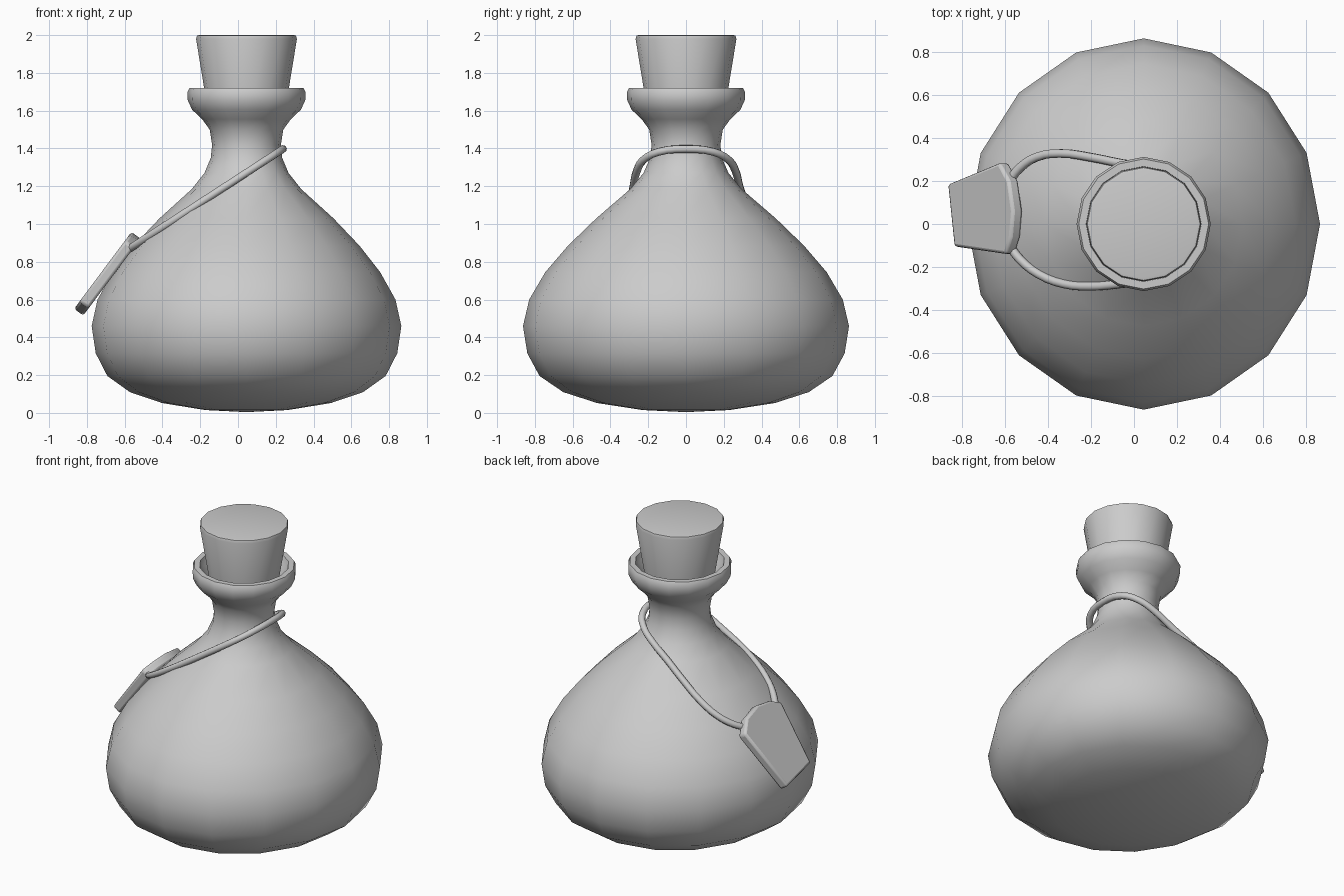
import bpy, bmesh, math
from mathutils import Vector

if "Cube" in bpy.data.objects:
    bpy.data.objects.remove(bpy.data.objects["Cube"])

AXIS_X = 0.045
SIDES = 16


def finish(bm, name, angle=60):
    bmesh.ops.recalc_face_normals(bm, faces=bm.faces)
    me = bpy.data.meshes.new(name)
    bm.to_mesh(me)
    bm.free()
    ob = bpy.data.objects.new(name, me)
    bpy.context.collection.objects.link(ob)
    bpy.ops.object.select_all(action='DESELECT')
    bpy.context.view_layer.objects.active = ob
    ob.select_set(True)
    bpy.ops.object.shade_smooth_by_angle(angle=math.radians(angle))
    return ob


def lathe(name, profile, squash=0.0, angle=60):
    """Revolve (radius, z) points; squash narrows the lower part along x."""
    bm = bmesh.new()
    rings = []
    for r, z in profile:
        sx = 1 - squash * max(0, min(1, (1.4 - z) / 0.6))
        if r == 0:
            rings.append([bm.verts.new((AXIS_X, 0, z))] * SIDES)
            continue
        rings.append([bm.verts.new((AXIS_X + r * sx * math.cos(a), r * math.sin(a), z))
                      for a in (2 * math.pi * i / SIDES for i in range(SIDES))])
    for a, b in zip(rings, rings[1:]):
        for i in range(SIDES):
            j = (i + 1) % SIDES
            bm.faces.new(list(dict.fromkeys((a[i], a[j], b[j], b[i]))))
    return finish(bm, name, angle)


# Flask: outer wall, rolled lip, then inner wall
outer = [(0, 0.004), (0.23, 0.015), (0.47, 0.052), (0.65, 0.11), (0.775, 0.195),
         (0.84, 0.315), (0.863, 0.46), (0.83, 0.6), (0.745, 0.745), (0.625, 0.885),
         (0.475, 1.03), (0.295, 1.185), (0.225, 1.27), (0.19, 1.35), (0.182, 1.42),
         (0.195, 1.5), (0.235, 1.555), (0.288, 1.605), (0.311, 1.655), (0.312, 1.70),
         (0.302, 1.72)]
inner = [(0.268, 1.72), (0.255, 1.68), (0.2, 1.6), (0.145, 1.5), (0.13, 1.4),
         (0.2, 1.21), (0.42, 1.0), (0.57, 0.85), (0.685, 0.72), (0.77, 0.59),
         (0.803, 0.46), (0.78, 0.33), (0.72, 0.23), (0.6, 0.155), (0.43, 0.1), (0, 0.06)]
lathe("flask", outer + inner, squash=0.05)

# Stopper
lathe("stopper", [(0, 1.54), (0.195, 1.54), (0.267, 1.98), (0.262, 1.997),
                  (0.25, 2.0), (0, 2.0)], angle=40)

# Cord: slanted loop around the neck, ends tucked into the tag
path = [(-0.58, 0.20), (-0.53, 0.262), (-0.45, 0.312), (-0.34, 0.328), (-0.2, 0.31),
        (-0.06, 0.282), (0.06, 0.262), (0.15, 0.225), (0.215, 0.145), (0.238, 0.0),
        (0.215, -0.145), (0.15, -0.225), (0.06, -0.26), (-0.06, -0.278), (-0.2, -0.29),
        (-0.32, -0.28), (-0.44, -0.235), (-0.53, -0.165), (-0.58, -0.10)]
cu = bpy.data.curves.new("cord", 'CURVE')
cu.dimensions = '3D'
cu.bevel_depth = 0.021
cu.bevel_resolution = 2
cu.resolution_u = 3
cu.use_fill_caps = True
sp = cu.splines.new('BEZIER')
sp.bezier_points.add(len(path) - 1)
for p, (x, y) in zip(sp.bezier_points, path):
    p.co = (x, y, 1.395 + 0.65 * (x - 0.235))
    p.handle_left_type = p.handle_right_type = 'AUTO'
bpy.context.collection.objects.link(bpy.data.objects.new("cord", cu))

# Tag: tapered plate leaning on the flask shoulder
outline = [(-0.845, 0.185), (-0.815, -0.105), (-0.575, -0.14), (-0.55, -0.06),
           (-0.54, 0.06), (-0.56, 0.2), (-0.605, 0.285)]
normal = Vector((-1.34, 0, 1)).normalized()
bm = bmesh.new()
base = bm.faces.new([bm.verts.new(Vector((x, y, 0.94 + 1.34 * (x + 0.54))) - normal * 0.03)
                     for x, y in outline])
ext = bmesh.ops.extrude_face_region(bm, geom=[base], use_keep_orig=True)
bmesh.ops.translate(bm, vec=normal * 0.06,
                    verts=[v for v in ext["geom"] if isinstance(v, bmesh.types.BMVert)])
tag = finish(bm, "tag", 60)
bev = tag.modifiers.new("soft_edges", 'BEVEL')
bev.width = 0.014
bev.segments = 2
bev.limit_method = 'ANGLE'
